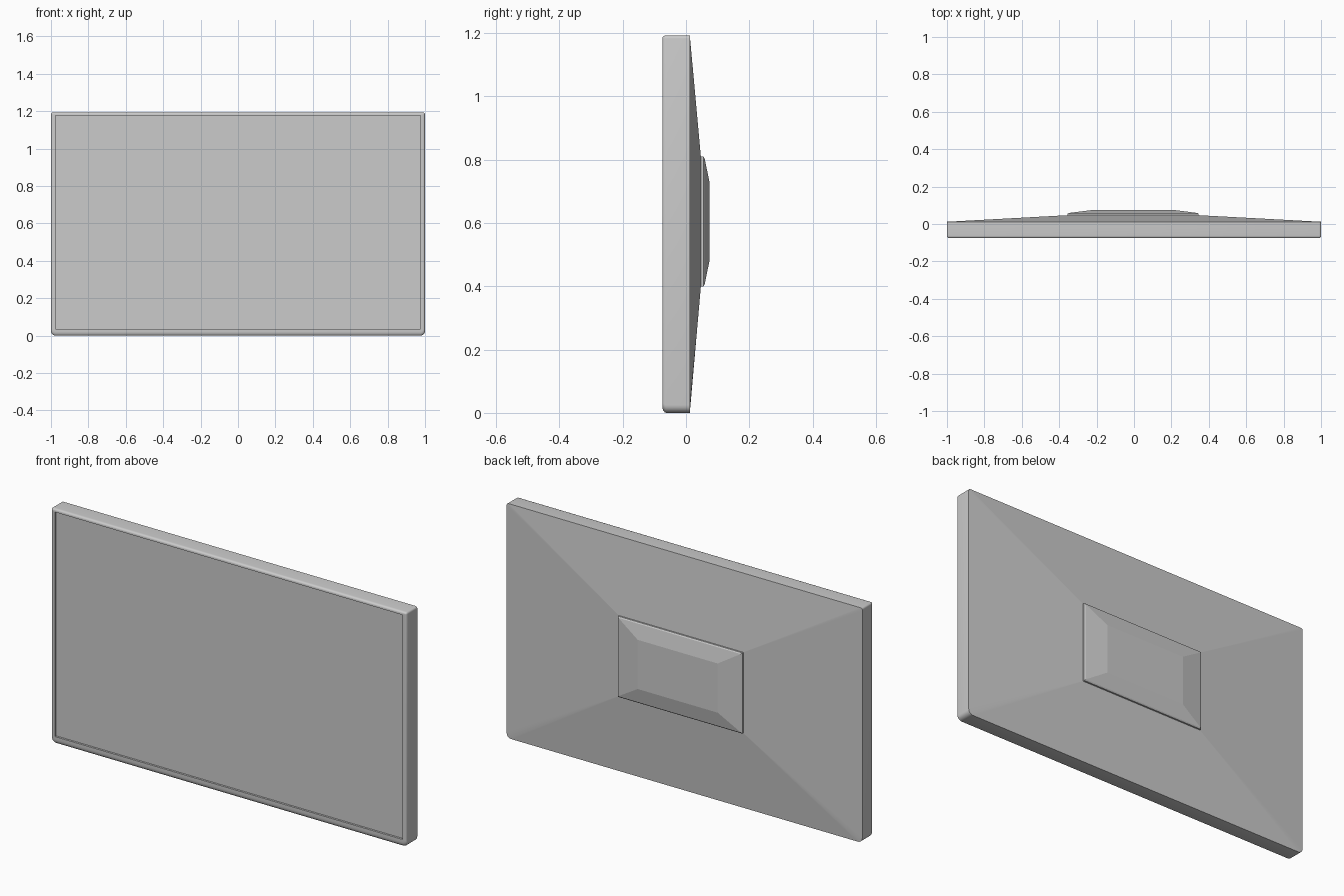
import bpy, bmesh, math

if "Cube" in bpy.data.objects:
    bpy.data.objects.remove(bpy.data.objects["Cube"])

SEG = 5  # segments per rounded corner


def loop(x0, x1, z0, z1, y, r_low=0.0, r_high=0.0):
    """Rounded rectangle in the XZ plane, counter-clockwise seen from the front."""
    pts = []
    for cx, cz, sx, sz, r, start in ((x1, z0, -1, 1, r_low, -90), (x1, z1, -1, -1, r_high, 0),
                                     (x0, z1, 1, -1, r_high, 90), (x0, z0, 1, 1, r_low, 180)):
        for i in range(SEG + 1):
            a = math.radians(start + 90 * i / SEG)
            pts.append((cx + sx * r + r * math.cos(a), y, cz + sz * r + r * math.sin(a)))
    return pts


def loft(name, loops, cap_first=False, smooth=None):
    """Bridge successive loops, cap the last one and clean up."""
    bm = bmesh.new()
    rings = [[bm.verts.new(p) for p in lp] for lp in loops]
    n = len(rings[0])
    for a, b in zip(rings, rings[1:]):
        for i in range(n):
            j = (i + 1) % n
            bm.faces.new((a[i], a[j], b[j], b[i]))
    bm.faces.new(rings[-1])
    if cap_first:
        bm.faces.new(rings[0][::-1])
    bmesh.ops.remove_doubles(bm, verts=bm.verts, dist=1e-5)
    bmesh.ops.recalc_face_normals(bm, faces=bm.faces)
    mesh = bpy.data.meshes.new(name)
    bm.to_mesh(mesh)
    bm.free()
    obj = bpy.data.objects.new(name, mesh)
    bpy.context.collection.objects.link(obj)
    if smooth:
        bpy.ops.object.select_all(action='DESELECT')
        obj.select_set(True)
        bpy.context.view_layer.objects.active = obj
        bpy.ops.object.shade_smooth_by_angle(angle=math.radians(smooth))
    return obj


H = 1.193
BACK, FRONT = 0.012, -0.075

# Frame: side walls, rounded front edge, then the recessed screen opening
frame = [loop(-1, 1, 0, H, BACK, 0.025, 0.01)]
for k in range(5):
    a = math.radians(90 * k / 4)
    d = 1 - math.cos(a)
    side, low = 0.009 * d, 0.022 * d
    frame.append(loop(-1 + side, 1 - side, low, H - side,
                      FRONT + 0.013 * (1 - math.sin(a)), 0.025 - side, 0.01 - side))
opening = (-0.977, 0.977, 0.036, 1.177)
frame.append(loop(*opening, FRONT))
frame.append(loop(*opening, FRONT + 0.01))

# Back shell: shallow pyramid rising to the mounting area
frame.insert(0, loop(-0.355, 0.345, 0.40, 0.81, 0.047))
loft("display_housing", frame, cap_first=True, smooth=35).data

# Rear mounting plate with sloped facets
loft("rear_plate", [
    loop(-0.355, 0.345, 0.40, 0.81, 0.04),
    loop(-0.355, 0.345, 0.40, 0.81, 0.055),
    loop(-0.349, 0.339, 0.406, 0.804, 0.059),
    loop(-0.23, 0.22, 0.48, 0.73, 0.074),
], cap_first=True)

# Keep the pyramid facets crisp
mesh = bpy.data.objects["display_housing"].data
for p in mesh.polygons:
    if p.normal.y > 0.5:
        p.use_smooth = False
